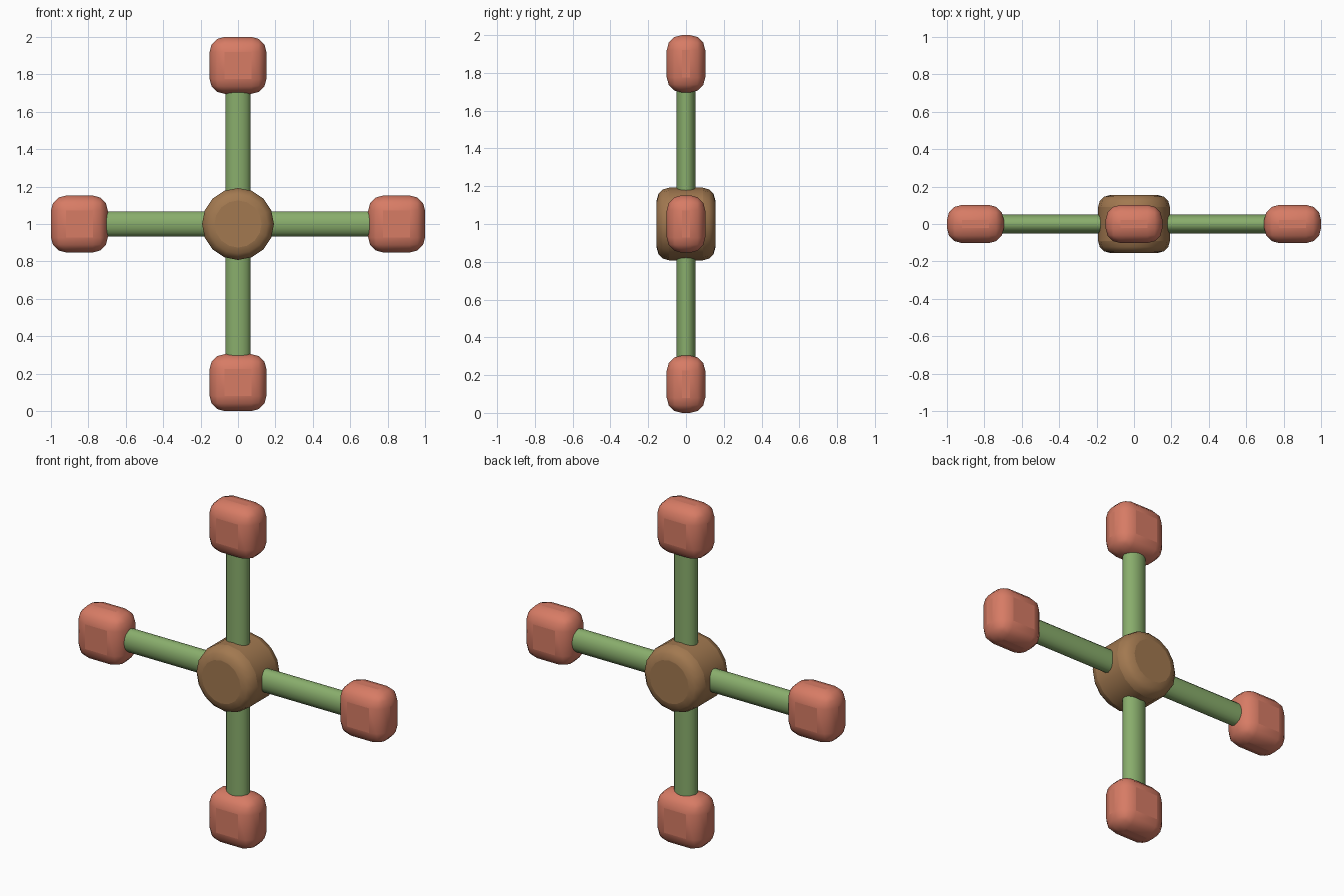
import bpy, math

if "Cube" in bpy.data.objects:
    bpy.data.objects.remove(bpy.data.objects["Cube"])


def paint(name, rgb):
    m = bpy.data.materials.new(name)
    m.diffuse_color = (*rgb, 1)
    m.use_nodes = True
    m.node_tree.nodes["Principled BSDF"].inputs["Base Color"].default_value = m.diffuse_color
    return m


GREEN = paint("green", (0.25, 0.42, 0.15))
RED = paint("coral", (0.68, 0.20, 0.13))
BROWN = paint("brown", (0.36, 0.19, 0.08))


def finish(name, mat, bevel=0, segments=3):
    ob = bpy.context.object
    ob.name = name
    ob.data.materials.append(mat)
    bpy.ops.object.transform_apply(location=False, rotation=True, scale=True)
    if bevel:
        b = ob.modifiers.new("round", 'BEVEL')
        b.width, b.segments = bevel, segments
        b.limit_method, b.angle_limit = 'ANGLE', math.radians(40)
    bpy.ops.object.shade_smooth_by_angle(angle=math.radians(50))


# rounded central hub, axis along y
bpy.ops.mesh.primitive_cylinder_add(vertices=16, radius=0.192, depth=0.31,
                                    location=(0, 0, 1), rotation=(math.pi / 2, 0, 0))
finish("hub", BROWN, 0.065)

# flattened bars: wide across the front, thin in depth
for name, turn in (("vertical_bar", 0), ("horizontal_bar", math.pi / 2)):
    bpy.ops.mesh.primitive_cylinder_add(vertices=16, radius=1, depth=1.5,
                                        location=(0, 0, 1), rotation=(0, turn, 0))
    bpy.context.object.scale = (0.068, 0.05, 1)
    finish(name, GREEN)

# rounded end blocks
for name, x, z in (("top_block", 0, 1.848), ("bottom_block", 0, 0.152),
                   ("left_block", -0.848, 1), ("right_block", 0.848, 1)):
    bpy.ops.mesh.primitive_cube_add(size=1, location=(x, 0, z))
    bpy.context.object.scale = (0.304, 0.204, 0.304)
    finish(name, RED, 0.08)
